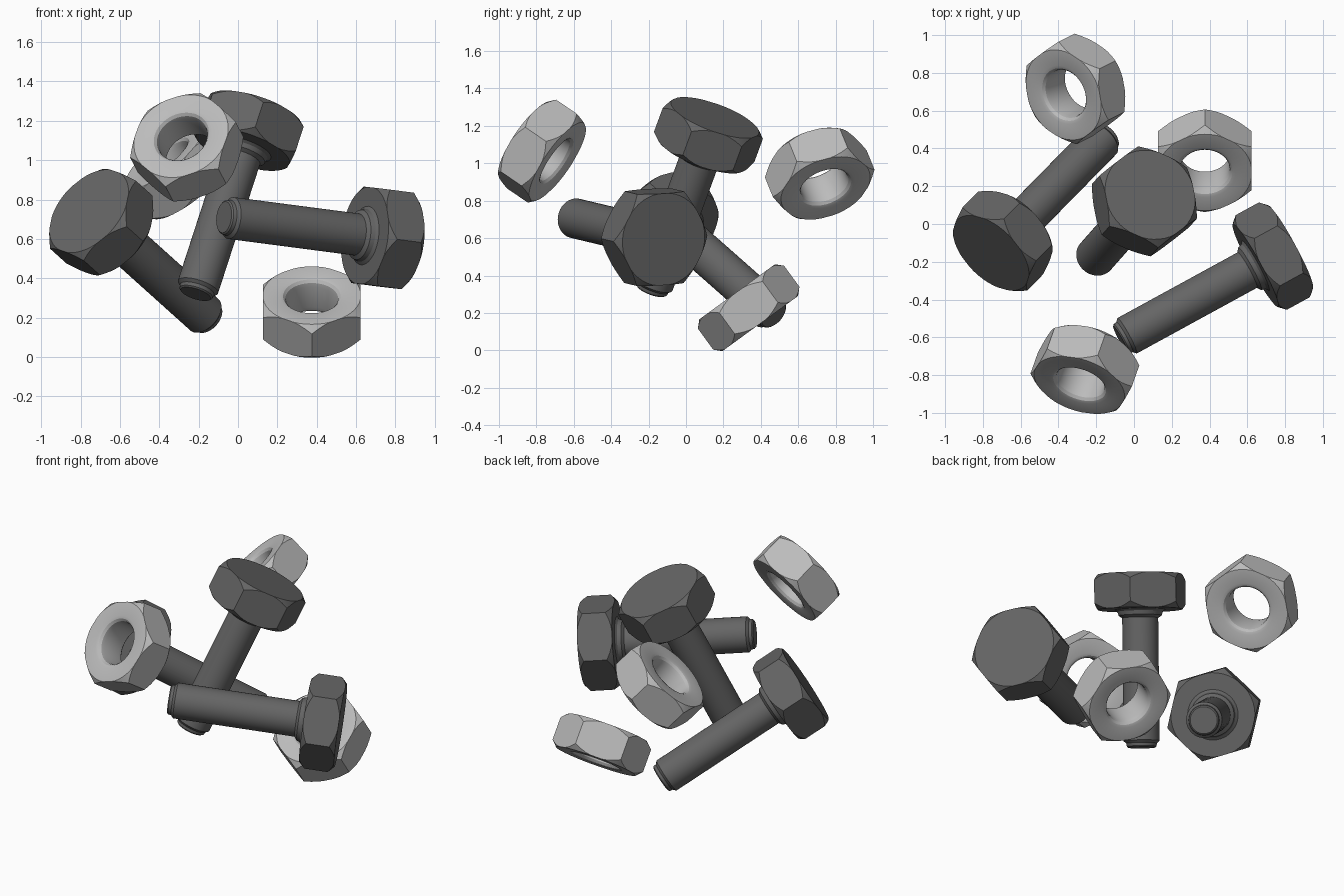
import bpy, bmesh, math
from mathutils import Vector, Matrix

if "Cube" in bpy.data.objects:
    bpy.data.objects.remove(bpy.data.objects["Cube"])

SEG = 48                 # multiple of 12 so hex corners land on vertices
FLAT = 0.247             # half width across flats
H = 0.105                # half thickness of head and nut
RF = 0.25                # radius where the corner chamfer starts


def hex_radius(a):
    m = a % (math.pi / 3) - math.pi / 6
    return FLAT / math.cos(m)


def hex_ring(a):
    # chamfered hexagon side, top to bottom
    r = hex_radius(a)
    drop = max(0.0, r - RF)
    rt = min(r, RF)
    return [(rt, H), (r, H - drop), (r, drop - H), (rt, -H)]


def bolt_profile(a):
    # head, flared collar, shaft, stepped tip
    shaft = [(0.15, -H), (0.135, -H - 0.012), (0.128, -H - 0.035), (0.107, -H - 0.05),
             (0.107, -0.885), (0.091, -0.9), (0.088, -0.918), (0.08, -0.925)]
    return [(0, H)] + hex_ring(a) + shaft + [(0, -0.925)]


def nut_profile(a):
    # rounded hole rim, bore, hexagon outside
    rim = [(0.163, H), (0.146, H - 0.006), (0.134, H - 0.02), (0.13, H - 0.042)]
    bore = [(r, -z) for r, z in rim] + [(r, z) for r, z in reversed(rim)]
    return hex_ring(a) + bore


def build(name, profile, closed, centre, axis, corner, mat):
    bm = bmesh.new()
    rings = []
    for i in range(SEG):
        a = 2 * math.pi * i / SEG
        rings.append([bm.verts.new((r * math.cos(a), r * math.sin(a), z))
                      for r, z in profile(a)])
    n = len(rings[0])
    for i in range(SEG):
        p, q = rings[i], rings[(i + 1) % SEG]
        for j in range(n if closed else n - 1):
            k = (j + 1) % n
            bm.faces.new((p[j], p[k], q[k], q[j]))
    bmesh.ops.remove_doubles(bm, verts=bm.verts, dist=1e-5)
    bmesh.ops.recalc_face_normals(bm, faces=bm.faces)
    me = bpy.data.meshes.new(name)
    bm.to_mesh(me)
    bm.free()
    ob = bpy.data.objects.new(name, me)
    bpy.context.collection.objects.link(ob)
    me.materials.append(mat)
    # local z along the axis, local x through a hex corner
    z = Vector(axis).normalized()
    x = Vector(corner)
    x = (x - z * x.dot(z)).normalized()
    rot = Matrix((x, z.cross(x), z)).transposed().to_4x4()
    ob.matrix_world = Matrix.Translation(centre) @ rot
    bpy.ops.object.select_all(action='DESELECT')
    ob.select_set(True)
    bpy.context.view_layer.objects.active = ob
    bpy.ops.object.shade_smooth_by_angle(angle=math.radians(28))
    return ob


def grey(name, v):
    m = bpy.data.materials.new(name)
    m.diffuse_color = (v, v, v, 1)
    m.use_nodes = True
    m.node_tree.nodes["Principled BSDF"].inputs["Base Color"].default_value = m.diffuse_color
    return m


dark = grey("dark_steel", 0.13)
light = grey("light_steel", 0.5)

# bolts: head centre, shaft tip, direction of one hex corner
bolts = [
    ("bolt_left", (-0.695, -0.09, 0.685), (-0.155, 0.46, 0.2), (-0.60, 0.775, 0.21)),
    ("bolt_upright", (0.055, 0.12, 1.15), (-0.21, -0.18, 0.335), (-0.2, 0.92, -0.33)),
    ("bolt_right", (0.735, -0.17, 0.605), (-0.07, -0.61, 0.71), (-0.495, 0.92, 0.056)),
]
for name, head, tip, corner in bolts:
    build(name, bolt_profile, False, head, Vector(head) - Vector(tip), corner, dark)

# nuts: centre, hole axis, direction of one hex corner
nuts = [
    ("nut_low", (0.375, 0.335, 0.228), (0, -0.59, 0.81), (0, -0.81, -0.59)),
    ("nut_front", (-0.26, -0.77, 1.065), (-0.28, -0.79, 0.54), (0.944, -0.11, 0.31)),
    ("nut_back", (-0.31, 0.715, 0.945), (-0.6, -0.3, 0.74), (-0.18, 1.05, 0.28)),
]
for name, centre, axis, corner in nuts:
    build(name, nut_profile, True, centre, axis, corner, light)
